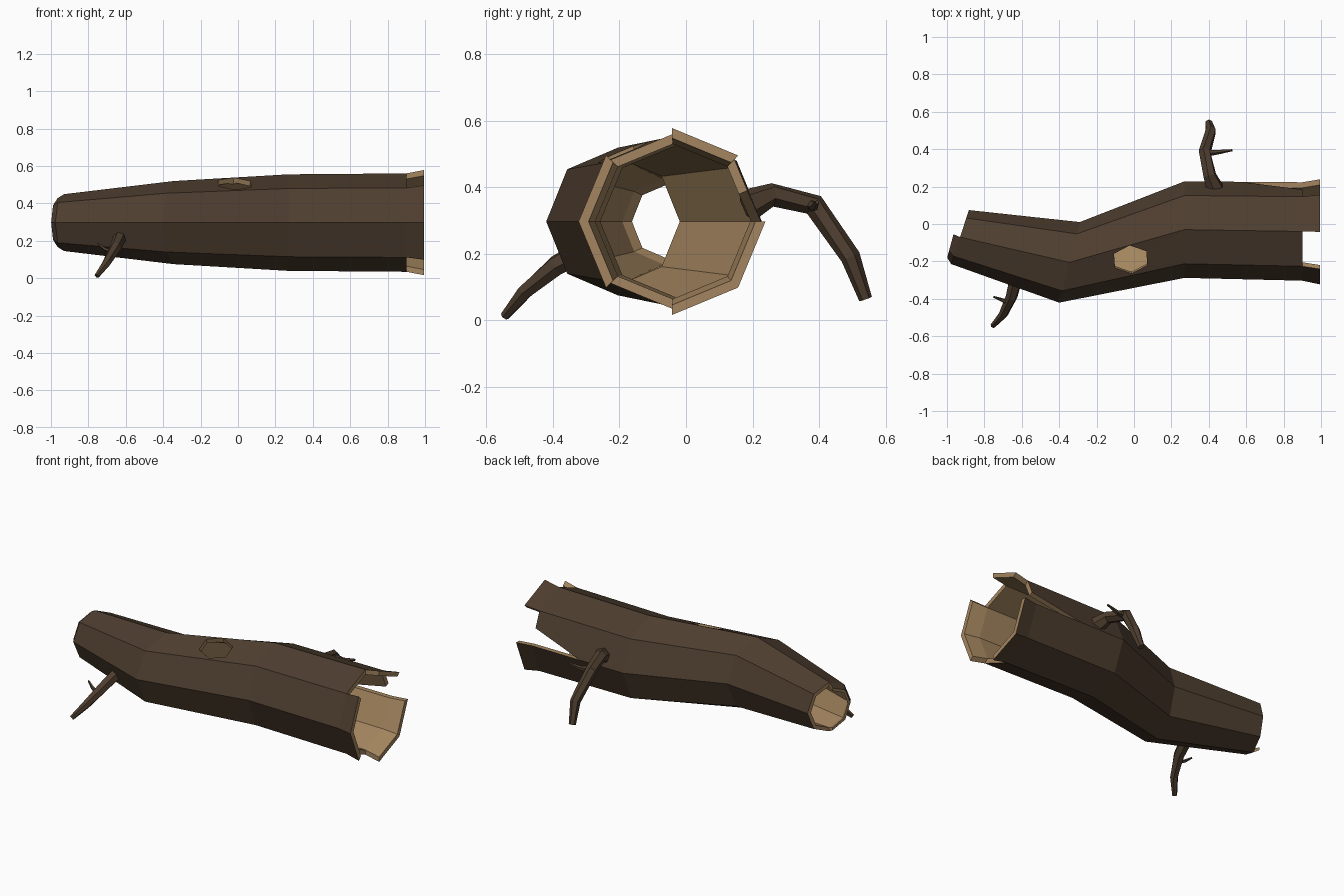
import bpy, bmesh, math
from mathutils import Vector

if "Cube" in bpy.data.objects:
    bpy.data.objects.remove(bpy.data.objects["Cube"])


def material(name, rgb):
    m = bpy.data.materials.new(name)
    m.diffuse_color = (*rgb, 1)
    m.use_nodes = True
    m.node_tree.nodes["Principled BSDF"].inputs["Base Color"].default_value = m.diffuse_color
    return m


BARK = material("dark bark", (0.075, 0.047, 0.028))
WOOD = material("pale wood", (0.37, 0.235, 0.115))


def add_object(name, bm, mats):
    bmesh.ops.recalc_face_normals(bm, faces=bm.faces[:])
    me = bpy.data.meshes.new(name)
    bm.to_mesh(me)
    bm.free()
    for m in mats:
        me.materials.append(m)
    ob = bpy.data.objects.new(name, me)
    bpy.context.scene.collection.objects.link(ob)
    return ob


# Trunk cross-sections: centre x, centre y, radius, wall, sideways direction
Z = 0.297
RINGS = [
    (-0.965, -0.055, 0.130, 0.018, (0.26, 0.96)),   # left splinters
    (-0.930, -0.070, 0.152, 0.024, (0.31, 0.95)),
    (-0.345, -0.205, 0.222, 0.030, (0.25, 0.97)),
    (0.270, -0.030, 0.258, 0.030, (0.0, 1.0)),
    (0.900, -0.040, 0.263, 0.030, (0.0, 1.0)),
    (0.995, -0.042, 0.281, 0.030, (0.0, 1.0)),      # right splinters
]
SIDES = 8
LEFT_SPLINTERS = (2, 3, 4, 5)
RIGHT_SPLINTERS = (1, 3, 4, 6, 7)


def position(key, inner):
    if key == "apex":       # deep end of the split in the back wall
        return position((3, 0), inner).lerp(position((4, 0), inner), 0.47)
    if key == "mid":
        return position((4, 0), inner).lerp(position((4, 1), inner), 0.5)
    ring, k = key
    x, y, r, wall, side = RINGS[ring]
    r -= wall if inner else 0
    a = 2 * math.pi * k / SIDES
    c = r * math.cos(a)
    return Vector((x + c * side[0], y + c * side[1], Z + r * math.sin(a)))


# Lay out the facets of the outer shell
loops = []
for k in range(SIDES):
    n = (k + 1) % SIDES
    for i in range(5):
        if i == 0 and k not in LEFT_SPLINTERS:
            continue
        if i == 4 and k not in RIGHT_SPLINTERS:
            continue
        loop = [(i, k), (i + 1, k), (i + 1, n), (i, n)]
        if i == 3 and k == 0:
            loop = [(3, 0), "apex", "mid", (4, 1), (3, 1)]
        elif i == 3 and k == SIDES - 1:
            loop = [(3, k), (4, k), (4, 0), "apex", (3, 0)]
        loops.append(loop)

# Outer bark, inner wood, and rims joining them along every open edge
bm = bmesh.new()
shell = {}


def vert(key, inner):
    if (key, inner) not in shell:
        shell[key, inner] = bm.verts.new(position(key, inner))
    return shell[key, inner]


for loop in loops:
    bm.faces.new([vert(k, False) for k in loop])
    bm.faces.new([vert(k, True) for k in reversed(loop)]).material_index = 1
edges = {(a, b) for lp in loops for a, b in zip(lp, lp[1:] + lp[:1])}
for a, b in sorted(edges, key=str):
    if (b, a) not in edges:
        rim = [vert(b, False), vert(a, False), vert(a, True), vert(b, True)]
        bm.faces.new(rim).material_index = 1
trunk = add_object("hollow_trunk", bm, [BARK, WOOD])

# Knot hole cut through the upper front wall
bm = bmesh.new()
bmesh.ops.create_cone(bm, cap_ends=True, segments=6, radius1=0.1, radius2=0.1, depth=0.2)
for f in bm.faces:
    f.material_index = 1
cutter = add_object("knot_cutter", bm, [BARK, WOOD])
cutter.location = (-0.018, -0.188, 0.5)
cutter.scale = (1.0, 0.82, 1.0)
cutter.rotation_euler = (math.radians(20), 0, math.radians(4))
cutter.hide_render = True
mod = trunk.modifiers.new("knot_hole", "BOOLEAN")
mod.operation = "DIFFERENCE"
mod.solver = "EXACT"
mod.object = cutter
bpy.context.view_layer.objects.active = trunk
bpy.ops.object.modifier_apply(modifier=mod.name)
bpy.data.objects.remove(cutter)


# Branches: tapered six-sided tubes along a path of (x, y, z, radius)
def branch(name, path, sides=6):
    bm = bmesh.new()
    pts = [Vector(p[:3]) for p in path]
    rings = []
    for i, p in enumerate(pts):
        t = (pts[min(i + 1, len(pts) - 1)] - pts[max(i - 1, 0)]).normalized()
        u = t.cross(Vector((0.3, 0.1, 1))).normalized()
        w = t.cross(u)
        r = path[i][3]
        rings.append([bm.verts.new(p + r * (u * math.cos(a) + w * math.sin(a)))
                      for a in (2 * math.pi * j / sides for j in range(sides))])
    for a, b in zip(rings, rings[1:]):
        for j in range(sides):
            n = (j + 1) % sides
            bm.faces.new((a[j], a[n], b[n], b[j]))
    bm.faces.new(rings[0])
    bm.faces.new(rings[-1])
    add_object(name, bm, [BARK])


branch("front_branch", [(-0.63, -0.29, 0.22, 0.036), (-0.655, -0.39, 0.165, 0.032),
                        (-0.70, -0.485, 0.085, 0.024), (-0.755, -0.545, 0.012, 0.014)])
branch("front_twig", [(-0.67, -0.42, 0.145, 0.014), (-0.71, -0.405, 0.155, 0.010),
                      (-0.75, -0.39, 0.185, 0.005)], 5)
branch("back_branch", [(0.435, 0.185, 0.345, 0.050), (0.405, 0.26, 0.377, 0.036),
                       (0.378, 0.385, 0.347, 0.034), (0.41, 0.495, 0.19, 0.030),
                       (0.40, 0.54, 0.064, 0.020)])
branch("back_twig", [(0.39, 0.38, 0.345, 0.020), (0.45, 0.385, 0.34, 0.013),
                     (0.525, 0.395, 0.355, 0.006)], 5)
